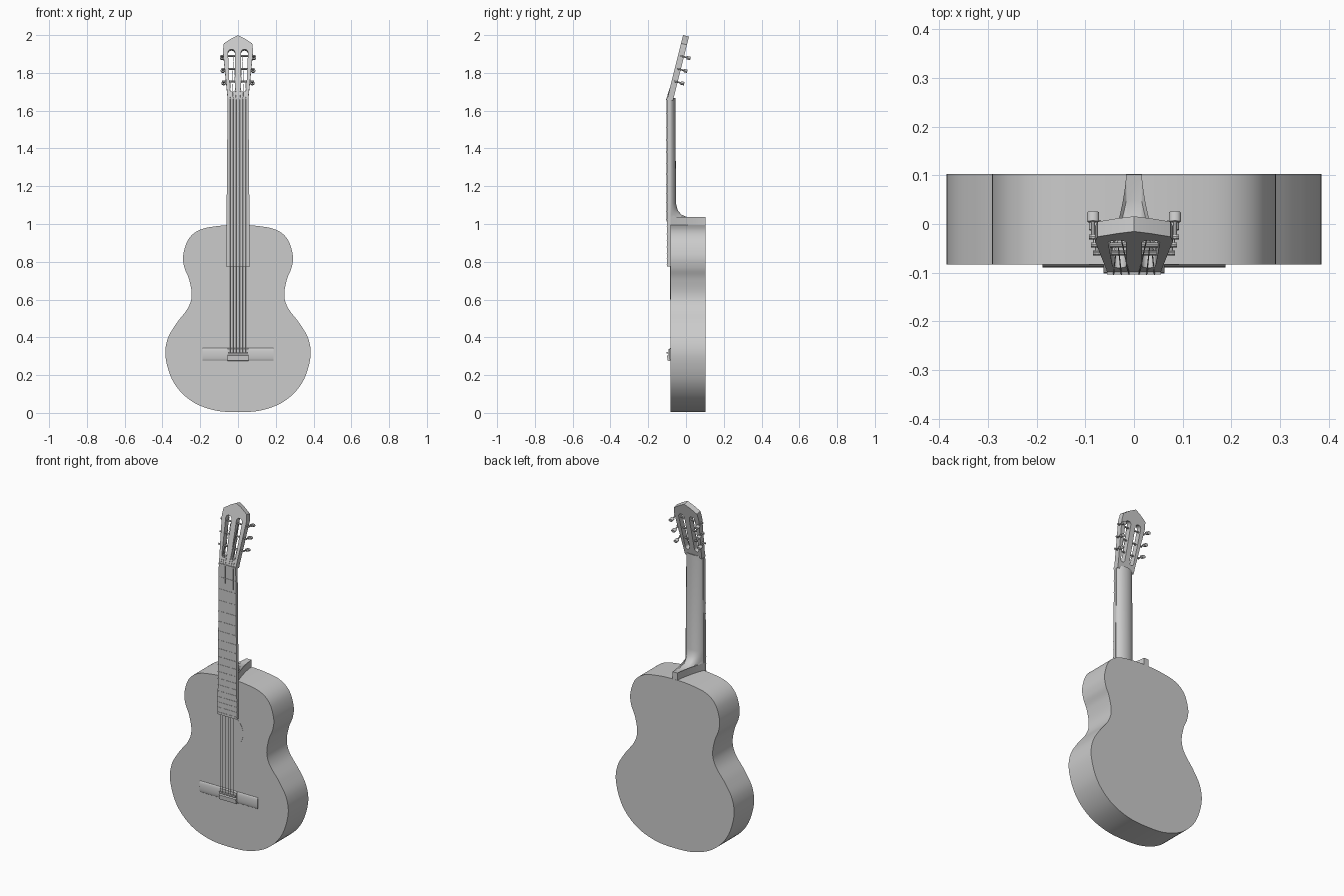
import bpy, bmesh, math
from mathutils import Matrix, Vector

old = bpy.data.objects.get("Cube")
if old:
    bpy.data.objects.remove(old)

grey = bpy.data.materials.new("plain grey")
grey.use_nodes = True
COLOUR = (0.6, 0.6, 0.6, 1)
grey.diffuse_color = COLOUR
grey.node_tree.nodes["Principled BSDF"].inputs["Base Color"].default_value = COLOUR

FRONT = Matrix.Rotation(math.pi / 2, 4, "X")        # local x, y, z -> x, z, -y
HEAD = Matrix.Translation((0, -0.1, 1.66)) @ Matrix.Rotation(math.radians(76), 4, "X")


def finish(name, mesh, matrix=Matrix()):
    """Weld, orient and shade a mesh and put it in the scene."""
    bm = bmesh.new()
    bm.from_mesh(mesh)
    bm.transform(matrix)
    bmesh.ops.remove_doubles(bm, verts=bm.verts, dist=0.00005)
    bmesh.ops.recalc_face_normals(bm, faces=bm.faces)
    bm.to_mesh(mesh)
    bm.free()
    mesh.materials.clear()
    mesh.materials.append(grey)
    obj = bpy.data.objects.new(name, mesh)
    bpy.context.collection.objects.link(obj)
    bpy.ops.object.select_all(action="DESELECT")
    obj.select_set(True)
    bpy.context.view_layer.objects.active = obj
    bpy.ops.object.shade_smooth_by_angle(angle=math.radians(35))
    return obj


def plate(name, outlines, back, front, matrix):
    """Flat plate from closed outlines; inner outlines become holes."""
    curve = bpy.data.curves.new(name, "CURVE")
    curve.dimensions = "2D"
    curve.fill_mode = "BOTH"
    curve.extrude = (front - back) / 2
    for points in outlines:
        spline = curve.splines.new("POLY")
        spline.points.add(len(points) - 1)
        for p, (x, y) in zip(spline.points, points):
            p.co = (x, y, 0, 1)
        spline.use_cyclic_u = True
    temp = bpy.data.objects.new(name + "_curve", curve)
    bpy.context.collection.objects.link(temp)
    graph = bpy.context.evaluated_depsgraph_get()
    mesh = bpy.data.meshes.new_from_object(temp.evaluated_get(graph))
    bpy.data.objects.remove(temp)
    return finish(name, mesh, matrix @ Matrix.Translation((0, 0, (front + back) / 2)))


def loft(name, rings, matrix=Matrix()):
    """Skin closed rings of equal length and cap both ends."""
    n = len(rings[0])
    faces = [tuple(range(n)), tuple(range((len(rings) - 1) * n, len(rings) * n))]
    for r in range(len(rings) - 1):
        for i in range(n):
            j = (i + 1) % n
            faces.append((r * n + i, r * n + j, (r + 1) * n + j, (r + 1) * n + i))
    mesh = bpy.data.meshes.new(name)
    mesh.from_pydata([p for ring in rings for p in ring], [], faces)
    return finish(name, mesh, matrix)


def bar(name, half, profile, matrix=Matrix()):
    """Extrude a (y, z) profile along x, with its own half length per point if given."""
    return loft(name, [[(s * half, y, z) for y, z in profile] for s in (-1, 1)], matrix)


def rod(name, a, b, radius, sides=8, matrix=Matrix()):
    a, b = Vector(a), Vector(b)
    turn = (b - a).to_track_quat("Z", "Y")
    circle = [turn @ Vector((radius * math.cos(t), radius * math.sin(t), 0))
              for t in (2 * math.pi * i / sides for i in range(sides))]
    return loft(name, [[end + c for c in circle] for end in (a, b)], matrix)


def smooth_loop(points, steps=6):
    """Closed Catmull-Rom curve through the points."""
    pts, n, out = [Vector(p) for p in points], len(points), []
    for i in range(n):
        a, b, c, d = (pts[(i + k) % n] for k in (-1, 0, 1, 2))
        for s in range(steps):
            t = s / steps
            out.append((2 * b + (c - a) * t + (2 * a - 5 * b + 4 * c - d) * t ** 2
                        + (3 * b - a - 3 * c + d) * t ** 3) / 2)
    return out


def mirrored(half):
    """Complete an outline whose first and last points lie on the centre line."""
    return half + [(-x, y) for x, y in reversed(half[1:-1])]


# Body
side = [(0, 0.004), (0.13, 0.015), (0.25, 0.065), (0.34, 0.16), (0.383, 0.29), (0.373, 0.39),
        (0.325, 0.475), (0.265, 0.555), (0.245, 0.625), (0.26, 0.71), (0.284, 0.77),
        (0.29, 0.835), (0.262, 0.92), (0.2, 0.97), (0.1, 0.99), (0, 0.995)]
plate("body", [smooth_loop(mirrored(side))], -0.103, 0.083, FRONT)

# Sound hole disc
ring = [(0.092 * math.cos(t), 0.692 + 0.092 * math.sin(t))
        for t in (2 * math.pi * i / 48 for i in range(48))]
plate("sound_hole", [ring], 0.08, 0.084, FRONT)

# Neck flaring into the heel: height, half width, back y, heel blend
neck_rings = []
for z, w, back, heel in [(0.985, 0.06, 0.102, 1), (1.037, 0.06, 0.102, 1), (1.031, 0.059, 0.05, 0.9),
                         (1.035, 0.059, 0.01, 0.8), (1.05, 0.059, -0.025, 0.5),
                         (1.075, 0.058, -0.045, 0.2), (1.11, 0.058, -0.053, 0),
                         (1.64, 0.054, -0.056, 0), (1.69, 0.054, -0.056, 0)]:
    half = []
    for i in range(13):
        f = math.sin(math.pi / 2 * i / 12)
        width = w * ((1 - heel) * math.sqrt(max(0, 1 - f * f))
                     + heel * (0.27 + 0.73 * (1 - f) ** 1.5))
        y = -0.088 + (back + 0.088) * f
        # shear the top end to follow the tilted head
        half.append((max(width, 0.001), y, z + (0.25 * (y + 0.088) - 0.03 if z > 1.68 else 0)))
    neck_rings.append(half + [(-x, y, h) for x, y, h in reversed(half)])
loft("neck", neck_rings)

# Fretboard, nut and frets
NUT, SCALE, END = 1.66, 1.35, 0.775


def board_half(z):
    return 0.063 - 0.008 * (z - END) / (NUT - END)


loft("fretboard", [[(-w, -0.1, z), (w, -0.1, z), (w, -0.082, z), (-w, -0.082, z)]
                   for z in (END, NUT) for w in [board_half(z)]])


def box_profile(y0, y1, z0, z1):
    return [(y0, z0), (y1, z0), (y1, z1), (y0, z1)]


bar("nut", 0.055, box_profile(-0.104, -0.085, NUT - 0.004, NUT + 0.006))
for n in range(1, 19):
    z = NUT - SCALE * (1 - 2 ** (-n / 12))
    bar("fret", board_half(z), box_profile(-0.102, -0.099, z - 0.002, z + 0.002))

# Bridge: arched wing plate, tie block and saddle
arch = [(-0.083 - 0.006 * math.sin(t), 0.31 - 0.033 * math.cos(t))
        for t in (math.pi * i / 10 for i in range(11))]
bar("bridge_plate", 0.188, arch)
bar("bridge_block", 0.055, [(-0.085, 0.275), (-0.098, 0.277), (-0.1, 0.303), (-0.092, 0.307),
                            (-0.092, 0.338), (-0.085, 0.341)])
bar("saddle", 0.052, box_profile(-0.103, -0.09, 0.314, 0.322))

# Slotted head
head = mirrored([(0, 0), (0.055, 0), (0.057, 0.03), (0.08, 0.265), (0.075, 0.305),
                 (0.035, 0.332), (0, 0.35)])


def slot(sign):
    pts = []
    for cx, cy, r, start in ((0.0345, 0.255, 0.0185, 0), (0.03, 0.055, 0.014, math.pi)):
        pts += [(sign * (cx + r * math.cos(start + math.pi * i / 8)),
                 cy + r * math.sin(start + math.pi * i / 8)) for i in range(9)]
    return pts


plate("head", [head, slot(1), slot(-1)], -0.032, 0, HEAD)

# Tuners and strings, three on each side
for sign, label in ((1, "left"), (-1, "right")):
    for i, u in enumerate((0.102, 0.17, 0.24)):
        edge = 0.076 + 0.004 * i
        rod(label + "_roller", (sign * 0.012, u, -0.016), (sign * (edge + 0.008), u, -0.016),
            0.005, 10, HEAD)
        rod(label + "_peg", (sign * edge, u, -0.012), (sign * edge, u, -0.05), 0.004, 8, HEAD)
        button = [(sign * edge + 0.012 * math.cos(t), u + 0.009 * math.sin(t))
                  for t in (2 * math.pi * k / 12 for k in range(12))]
        loft(label + "_button", [[(x, y, h) for x, y in button] for h in (-0.048, -0.068)], HEAD)
        x = sign * (0.042 - 0.016 * i)
        top = Vector((x, -0.104, NUT))
        rod("string", (x, -0.103, 0.316), top, 0.0012, 6)
        rod("string_end", top, HEAD @ Vector((sign * (0.038 - 0.006 * i), u, -0.011)), 0.0012, 6)
